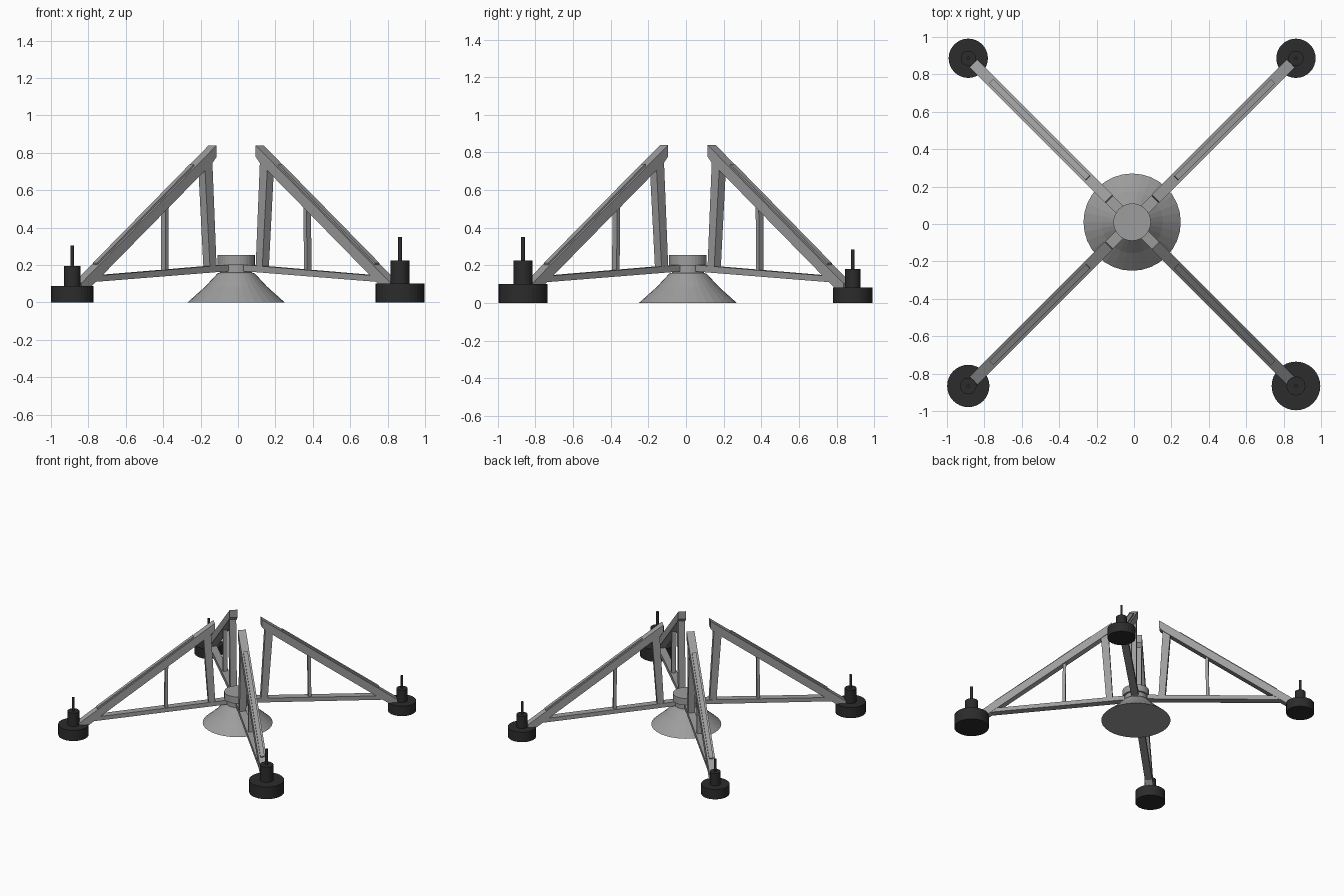
import bpy, bmesh, math
from mathutils import Matrix

if "Cube" in bpy.data.objects:
    bpy.data.objects.remove(bpy.data.objects["Cube"])

CX, CY = -0.01, 0.01      # hub centre
S2 = math.sqrt(2)


def material(name, v):
    m = bpy.data.materials.new(name)
    m.diffuse_color = (v, v, v, 1)
    m.use_nodes = True
    m.node_tree.nodes["Principled BSDF"].inputs["Base Color"].default_value = m.diffuse_color
    return m


GREY = material("steel grey", 0.34)
DARK = material("dark rubber", 0.025)


def finish(name, bm, mat, matrix):
    bmesh.ops.recalc_face_normals(bm, faces=bm.faces)
    me = bpy.data.meshes.new(name)
    bm.to_mesh(me)
    bm.free()
    me.materials.append(mat)
    ob = bpy.data.objects.new(name, me)
    ob.matrix_world = matrix
    bpy.context.collection.objects.link(ob)
    return ob


def lathe(name, profile, mat, loc, n=32):
    """Revolve an (r, z) profile, capped at both ends."""
    bm = bmesh.new()
    rings = [[bm.verts.new((r * math.cos(2 * math.pi * i / n),
                            r * math.sin(2 * math.pi * i / n), z))
              for i in range(n)] for r, z in profile]
    for a, b in zip(rings, rings[1:]):
        for i in range(n):
            j = (i + 1) % n
            bm.faces.new((a[i], a[j], b[j], b[i]))
    bm.faces.new(rings[0])
    bm.faces.new(rings[-1])
    return finish(name, bm, mat, Matrix.Translation(loc))


def bar(name, outline, width, matrix):
    """Extrude an outline in the radial (r, z) plane to a given width."""
    bm = bmesh.new()
    f = bm.faces.new([bm.verts.new((r, -width / 2, z)) for r, z in outline])
    new = bmesh.ops.extrude_face_region(bm, geom=[f])["geom"]
    bmesh.ops.translate(bm, vec=(0, width, 0),
                        verts=[v for v in new if isinstance(v, bmesh.types.BMVert)])
    return finish(name, bm, GREY, matrix)


def beam_top(r):
    """Height of the sloping beam's upper face at radius r."""
    return 0.84 - (r / S2 - 0.126) * 1.02


# central hub: flared base, neck and cap
lathe("hub", [(0.26, 0), (0.165, 0.085), (0.10, 0.155), (0.085, 0.16),
              (0.085, 0.20), (0.10, 0.20), (0.10, 0.255)], GREY, (CX, CY, 0))

# four trusses with a foot each: name, direction angle, foot radius
legs = [("front_right", -45, 0.13), ("back_right", 45, 0.105),
        ("back_left", 135, 0.105), ("front_left", -135, 0.113)]
for name, deg, fr in legs:
    M = Matrix.Translation((CX, CY, 0)) @ Matrix.Rotation(math.radians(deg), 4, 'Z')
    # sloping upper beam
    r0, r1, t = 0.178, 1.20, 0.072
    bar(name + "_upper_beam", [(r0, beam_top(r0)), (r1, beam_top(r1)),
                               (r1, beam_top(r1) - t + 0.02), (r1 - 0.03, beam_top(r1 - 0.03) - t),
                               (r0 + 0.03, beam_top(r0 + 0.03) - t),
                               (r0, beam_top(r0) - t + 0.01)], 0.06, M)
    # raised strip on the upper beam
    a, b = 0.33, 1.06
    bar(name + "_beam_strip", [(a, beam_top(a) - 0.01), (a + 0.006, beam_top(a) + 0.008),
                               (b + 0.006, beam_top(b) + 0.008), (b, beam_top(b) - 0.01)], 0.032, M)
    # lower beam
    bar(name + "_lower_beam", [(0.085, 0.167), (1.13, 0.108), (1.13, 0.14), (0.085, 0.202)], 0.055, M)
    # inner post and thin brace
    bar(name + "_inner_post", [(0.172, 0.18), (0.222, 0.18), (0.262, 0.73), (0.205, 0.76)], 0.05, M)
    bar(name + "_brace", [(0.53, 0.16), (0.553, 0.16), (0.549, 0.53), (0.526, 0.55)], 0.034, M)
    # foot: pad, stem and rod
    k = fr
    loc = M @ Matrix.Translation((0.876 * S2, 0, 0))
    lathe(name + "_foot", [(k, 0), (k, 0.77 * k), (0.385 * k, 0.77 * k), (0.385 * k, 1.73 * k),
                           (0.085 * k, 1.73 * k), (0.085 * k, 2.7 * k)], DARK, loc.to_translation())
